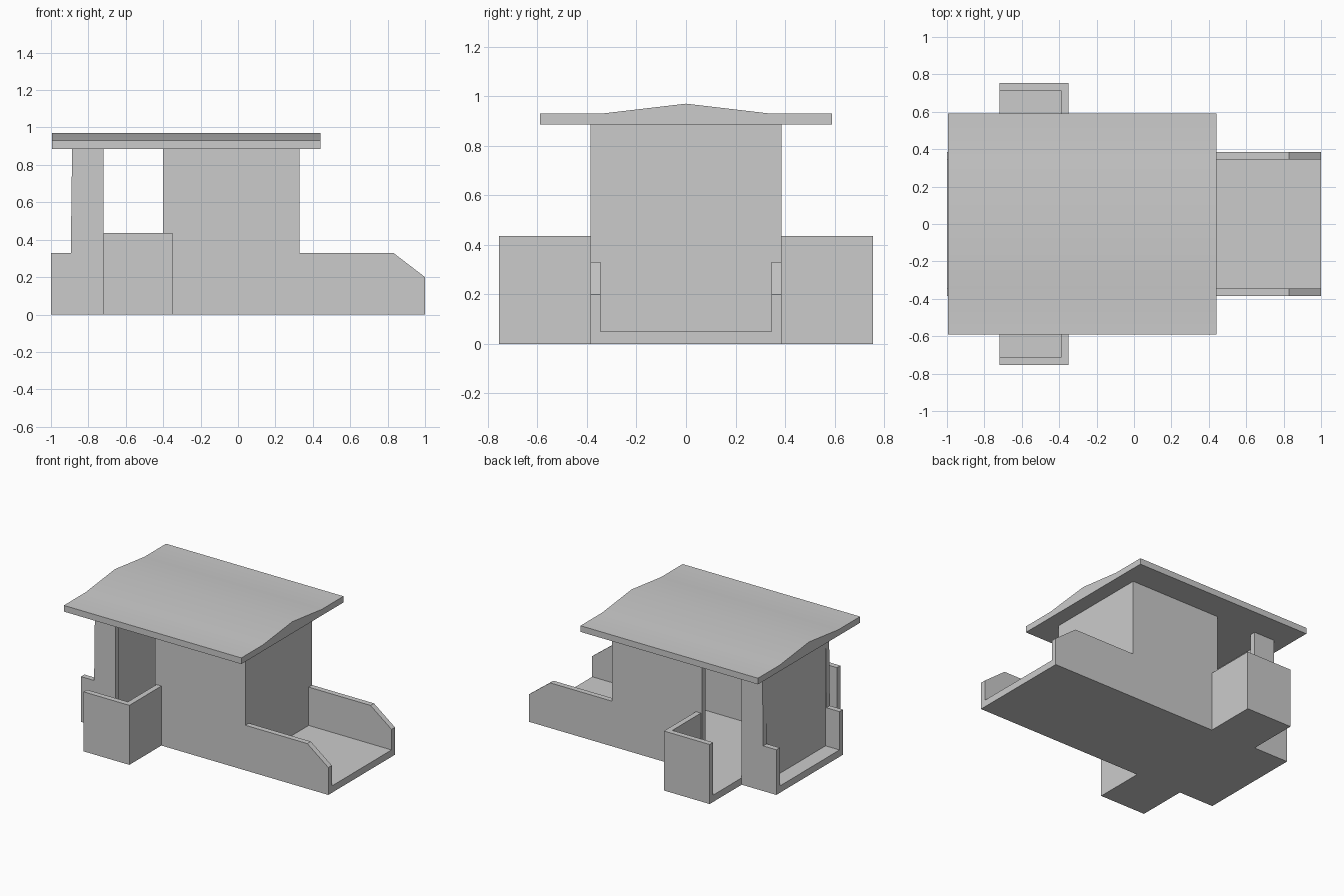
import bpy, bmesh
from mathutils import Vector

if "Cube" in bpy.data.objects:
    bpy.data.objects.remove(bpy.data.objects["Cube"])


def extrude(name, pts, place, depth):
    """Closed profile placed by place(u, v) and extruded along depth."""
    bm = bmesh.new()
    face = bm.faces.new([bm.verts.new(place(u, v)) for u, v in pts])
    res = bmesh.ops.extrude_face_region(bm, geom=[face])
    verts = [g for g in res["geom"] if isinstance(g, bmesh.types.BMVert)]
    bmesh.ops.translate(bm, vec=Vector(depth), verts=verts)
    bmesh.ops.recalc_face_normals(bm, faces=bm.faces[:])
    me = bpy.data.meshes.new(name)
    bm.to_mesh(me)
    bm.free()
    ob = bpy.data.objects.new(name, me)
    bpy.context.collection.objects.link(ob)
    return ob


def box(name, x0, x1, y0, y1, z0, z1):
    pts = [(x0, y0), (x1, y0), (x1, y1), (x0, y1)]
    return extrude(name, pts, lambda u, v: (u, v, z0), (0, 0, z1 - z0))


HALF, T, FLOOR, EAVE = 0.385, 0.04, 0.05, 0.885

# Floor pan and the two cabin end walls between the sides
box("floor", -1, 1, -HALF + T, HALF - T, 0, FLOOR)
box("front_end_wall", 0.33 - T, 0.33, -HALF + T, HALF - T, FLOOR, EAVE)
box("back_end_wall", -0.887, -0.887 + T, -HALF + T, HALF - T, FLOOR, EAVE)

# Side wall outline with doorway notch and sloped nose
side = [(-1, 0), (1, 0), (1, 0.2), (0.83, 0.33), (0.33, 0.33), (0.33, EAVE),
        (-0.4, EAVE), (-0.4, FLOOR), (-0.72, FLOOR), (-0.72, EAVE),
        (-0.887, EAVE), (-0.894, 0.33), (-1, 0.33)]

for s, label in ((-1, "front"), (1, "back")):
    extrude(label + "_side_wall", side, lambda u, v: (u, s * HALF, v), (0, -s * T, 0))

    # Porch outside each doorway: floor plus an L-shaped parapet, open toward -x
    porch = [(-0.72, HALF), (-0.39, HALF), (-0.39, 0.715), (-0.72, 0.715)]
    extrude(label + "_porch_floor", porch, lambda u, v: (u, s * v, 0), (0, 0, FLOOR))
    parapet = [(-0.72, 0.755), (-0.35, 0.755), (-0.35, HALF),
               (-0.39, HALF), (-0.39, 0.715), (-0.72, 0.715)]
    extrude(label + "_porch_parapet", parapet, lambda u, v: (u, s * v, 0), (0, 0, 0.435))

# Shallow pitched roof with flat eaves
roof_pts = [(-0.59, EAVE), (0.59, EAVE), (0.59, 0.93), (0.34, 0.93),
            (0, 0.97), (-0.34, 0.93), (-0.59, 0.93)]
roof = extrude("roof", roof_pts, lambda u, v: (-0.995, u, v), (1.435, 0, 0))
bpy.context.view_layer.objects.active = roof
roof.select_set(True)
bpy.ops.object.shade_smooth_by_angle()
